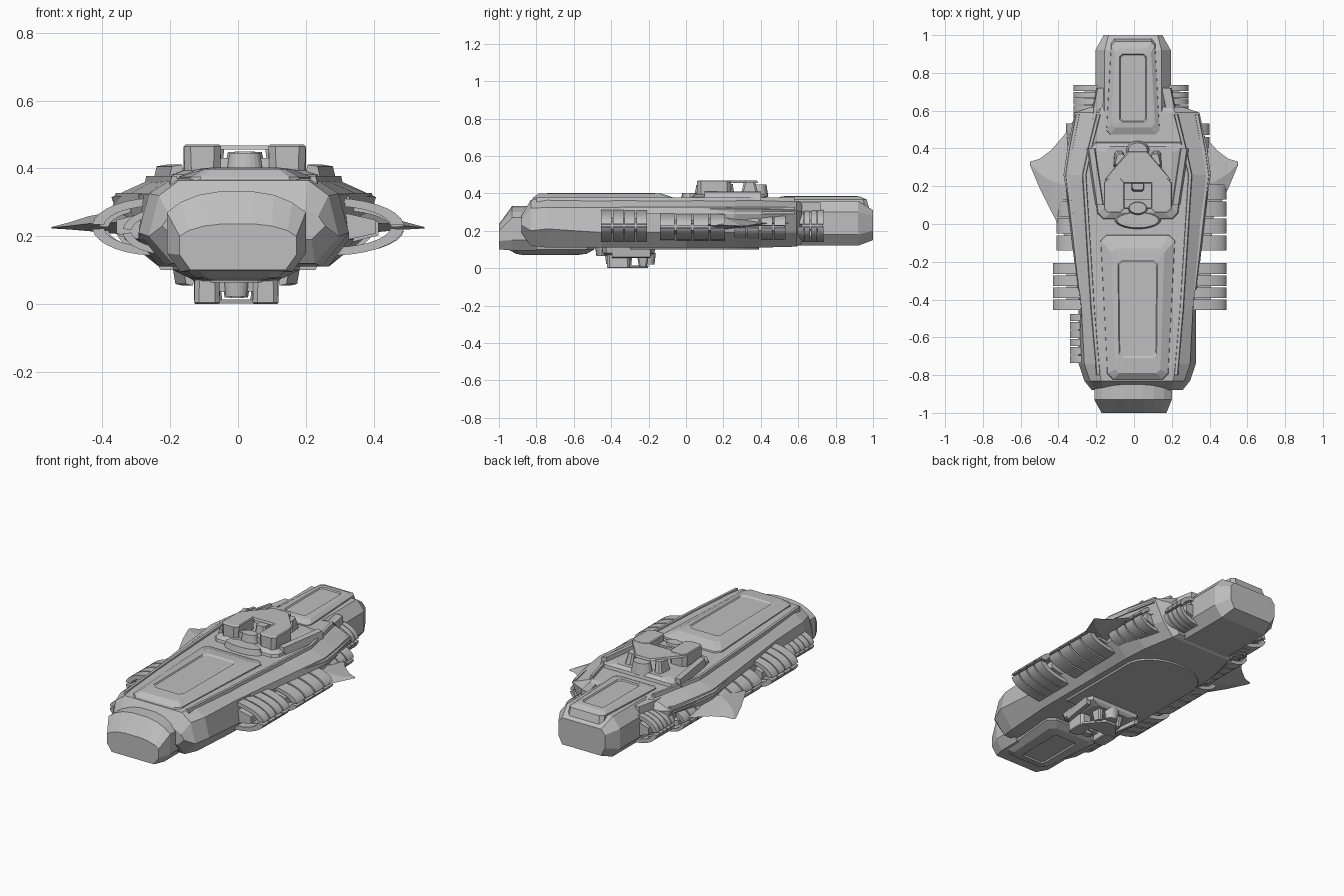
import bpy, bmesh, math

if "Cube" in bpy.data.objects:
    bpy.data.objects.remove(bpy.data.objects["Cube"])

grey = bpy.data.materials.new("hull_grey")
grey.diffuse_color = (0.52, 0.52, 0.52, 1)
grey.use_nodes = True
grey.node_tree.nodes["Principled BSDF"].inputs["Base Color"].default_value = grey.diffuse_color


def finish(name, bm, smooth=False):
    bmesh.ops.recalc_face_normals(bm, faces=bm.faces)
    me = bpy.data.meshes.new(name)
    bm.to_mesh(me)
    bm.free()
    me.materials.append(grey)
    ob = bpy.data.objects.new(name, me)
    bpy.context.collection.objects.link(ob)
    if smooth:
        bpy.context.view_layer.objects.active = ob
        ob.select_set(True)
        bpy.ops.object.shade_smooth_by_angle(angle=math.radians(30))
        ob.select_set(False)
    return ob


def add_loft(bm, rings):
    """Skin a list of equal-length point rings and cap both ends."""
    vs = [[bm.verts.new(p) for p in r] for r in rings]
    n = len(rings[0])
    for a, b in zip(vs, vs[1:]):
        for i in range(n):
            j = (i + 1) % n
            bm.faces.new((a[i], a[j], b[j], b[i]))
    bm.faces.new(vs[0])
    bm.faces.new(vs[-1])


def loft(name, rings, smooth=False):
    bm = bmesh.new()
    add_loft(bm, rings)
    return finish(name, bm, smooth)


def mirrored(y, half, cx):
    """Cross-section at y from a half profile of (x, z), top to bottom."""
    return [(cx + x, y, z) for x, z in half] + [(cx - x, y, z) for x, z in reversed(half)]


def plan(cx, wf, wb, yf, yb, z, c):
    """Chamfered trapezoid in plan: half widths wf (front) and wb (back)."""
    h = [(wf - c, yf), (wf, yf + c), (wb, yb - c), (wb - c, yb)]
    return [(cx + x, y, z) for x, y in h] + [(cx - x, y, z) for x, y in reversed(h)]


# ---- main hull: y, then (x, z) of deck edge, shoulder, side, belly edge
hull = [
    (-0.88, .18, .28, .22, .26, .24, .23, .20, .19),
    (-0.83, .19, .365, .25, .32, .28, .20, .21, .12),
    (-0.74, .21, .37, .28, .325, .31, .21, .23, .11),
    (-0.45, .23, .37, .295, .325, .31, .19, .25, .11),
    (0.00, .26, .367, .345, .32, .33, .19, .25, .11),
    (0.26, .28, .365, .39, .315, .35, .19, .25, .11),
    (0.40, .25, .365, .37, .315, .32, .19, .24, .11),
    (0.59, .20, .36, .33, .31, .27, .19, .20, .115),
    (0.62, .19, .35, .24, .30, .23, .20, .18, .13),
]
loft("main_hull", [mirrored(r[0], list(zip(r[1::2], r[2::2])), .017) for r in hull])

# ---- belly plate with rounded rear end
belly = [(.24 * math.sin(a), .22 + .17 * math.cos(a)) for a in [i * math.pi / 20 for i in range(-10, 11)]]
belly += [(.24, -.3), (-.24, -.3)]
loft("belly_plate", [[(x, y, .12) for x, y in belly], [(x * .95, y, .101) for x, y in belly]])

# ---- tail block
tail = [(0.45, .15, .36, .20, .30, .20, .18, .15, .12),
        (0.92, .15, .36, .20, .30, .20, .18, .15, .12),
        (1.00, .13, .31, .155, .28, .155, .20, .13, .15)]
loft("tail_block", [mirrored(r[0], list(zip(r[1::2], r[2::2])), -.005) for r in tail])

# ---- arched nose block
full = [(.05, .332), (.11, .322), (.165, .30), (.205, .27), (.205, .15), (.165, .095)]
face = [(.05, .236), (.10, .23), (.145, .217), (.172, .20), (.172, .145), (.14, .10)]
loft("nose_block", [mirrored(-1, face, 0), mirrored(-.93, full, -.005),
                    mirrored(-.80, full, -.005)])


# ---- raised panels (cx, rings of wf, wb, yf, yb, z, chamfer)
def panel(name, cx, rings):
    loft(name, [plan(cx, *r) for r in rings])

panel("front_deck_panel", .02, [
    (.165, .20, -.83, -.05, .35, .03), (.16, .195, -.82, -.06, .375, .03),
    (.12, .14, -.79, -.13, .398, .02), (.10, .105, -.71, -.19, .402, .02),
    (.095, .10, -.70, -.20, .396, .02)])
panel("tail_deck_panel", -.005, [
    (.145, .12, .46, .98, .32, .02), (.14, .115, .475, .965, .368, .02),
    (.115, .095, .51, .93, .383, .02), (.072, .072, .54, .90, .386, .015),
    (.067, .067, .545, .895, .379, .015)])
panel("lower_nose_panel", -.005, [
    (.16, .20, -.96, -.48, .15, .04), (.15, .185, -.95, -.49, .10, .04),
    (.12, .14, -.91, -.53, .077, .03), (.075, .075, -.87, -.58, .07, .015),
    (.07, .07, -.865, -.585, .078, .015)])


# ---- deck rails along the hull shoulders
def strip(name, path, w, z0, z1):
    """Beam following (x, y) points with a rectangular section."""
    loft(name, [[(x - w, y, z0), (x + w, y, z0), (x + w * .5, y, z1), (x - w * .5, y, z1)]
                for x, y in path])

for s, side in ((1, "right"), (-1, "left")):
    strip("deck_rail_" + side, [(.017 + s * x, y) for x, y in
          ((.205, -.80), (.235, -.45), (.28, .26), (.25, .40), (.205, .58))], .015, .34, .377)
    strip("shoulder_rail_" + side, [(.017 + s * x, y) for x, y in
          ((.30, -.35), (.37, .26), (.35, .40), (.315, .58))], .016, .29, .327)
    # tail cheek filling the step between hull and tail
    strip("tail_cheek_" + side, [(s * x, y) for x, y in ((.215, .35), (.19, .62), (.17, .72))],
          .045, .16, .352)


# ---- curved rib bands on the flanks
def ribs(name, s, y0, y1, n, x0, xo, z=.228, rz=.085):
    bm = bmesh.new()
    step = (y1 - y0) / n
    for k in range(n):
        ya, yb = y0 + k * step, y0 + (k + .88) * step
        for a0, a1 in ((5, 95), (-95, -5)):
            ang = [math.radians(a0 + (a1 - a0) * i / 8) for i in range(9)]
            out = [(s * (x0 + (xo - x0) * math.cos(a)), z + rz * math.sin(a)) for a in ang]
            inn = [(s * (x0 + (xo - x0) * .82 * math.cos(a)), z + rz * .72 * math.sin(a))
                   for a in reversed(ang)]
            add_loft(bm, [[(x, y, h) for x, h in out + inn] for y in (ya, yb)])
    # inner conduit the bands wrap around
    xc = x0 + (xo - x0) * .62
    add_loft(bm, [[(s * x, y, h) for x, h in ((x0, z - .05), (xc, z - .02), (xc, z + .02), (x0, z + .05))]
                  for y in (y0, y1 - step * .18)])
    finish(name, bm, True)

ribs("front_ribs_right", 1, -.455, -.20, 4, .27, .49)
ribs("middle_ribs_right", 1, -.14, .22, 4, .29, .49, .222, .075)
ribs("aft_ribs_right", 1, .26, .54, 4, .27, .40, .222, .07)
ribs("tail_ribs_right", 1, .56, .74, 5, .16, .29)
ribs("forward_ribs_left", -1, -.735, -.47, 6, .20, .34, .215, .07)
ribs("front_ribs_left", -1, -.455, -.20, 4, .24, .43)
ribs("middle_ribs_left", -1, -.14, .22, 4, .26, .41, .222, .075)
ribs("aft_ribs_left", -1, .26, .54, 4, .25, .36, .222, .07)
ribs("tail_ribs_left", -1, .56, .74, 5, .17, .32)

# ---- swept side fins: x, y front, y back, z centre, half thickness
fin = [(.30, -.14, .58, .24, .038), (.37, -.06, .47, .24, .032), (.44, .07, .39, .237, .022),
       (.50, .19, .345, .23, .01), (.55, .31, .33, .225, .002)]
for s, side in ((1, "right"), (-1, "left")):
    loft("side_fin_" + side, [[(s * x, a, z), (s * x, (a + b) / 2, z + h), (s * x, b, z),
                               (s * x, (a + b) / 2, z - h)] for x, a, b, z, h in fin])


# ---- command tower, used above and (smaller, inverted) below
def tower(label, cx, cy, z0, k, kz):
    def part(name, rings):
        loft(label + "_" + name, [[(cx + x * k, cy + y * k, z0 + z * kz) for x, y, z in r] for r in rings])

    def disc(x, y, rx, ry, z):
        return [(x + rx * math.cos(i * math.pi / 10), y + ry * math.sin(i * math.pi / 10), z)
                for i in range(20)]

    part("base", [plan(0, .22, .26, .02, .44, -.02, .03), plan(0, .21, .25, .03, .43, .02, .03),
                  plan(0, .17, .18, .06, .41, .036, .03)])
    part("front_apron", [disc(0, .025, .13, .055, -.01), disc(0, .02, .11, .04, .04)])
    for s, side in ((1, "right"), (-1, "left")):
        part("side_wall_" + side, [[(s * x, y, z) for x, z in
             ((a - .03, 0), (a + .02, 0), (a + .01, .045), (a - .02, .05))]
             for a, y in ((.205, .10), (.25, .40))])
        part("side_block_" + side, [plan(s * .125, .052, .055, .06, .24, .02, .02),
                                    plan(s * .125, .055, .055, .06, .24, .105, .02),
                                    plan(s * .125, .05, .05, .07, .24, .11, .02)])
        part("rear_post_" + side, [plan(s * .10, .03, .025, .29, .39, .02, .01),
                                   plan(s * .09, .03, .02, .31, .37, .10, .01)])
    part("roof", [plan(0, .175, .07, .215, .385, .095, .02), plan(0, .17, .065, .22, .38, .108, .02)])
    part("centre_bar", [plan(0, .10, .10, .08, .13, .02, .01), plan(0, .10, .10, .085, .13, .07, .01)])
    part("front_turret", [disc(0, .085, .055, .04, .02), disc(0, .085, .045, .03, .085)])
    part("rear_turret", [disc(0, .39, .065, .05, .02), disc(0, .39, .05, .04, .088)])
    part("core", [plan(0, .035, .035, .17, .26, .02, .01), plan(0, .03, .03, .18, .25, .09, .01)])

tower("upper_tower", .02, 0, .362, 1, .98)
tower("lower_tower", -.005, -.465, .10, .69, -.91)
